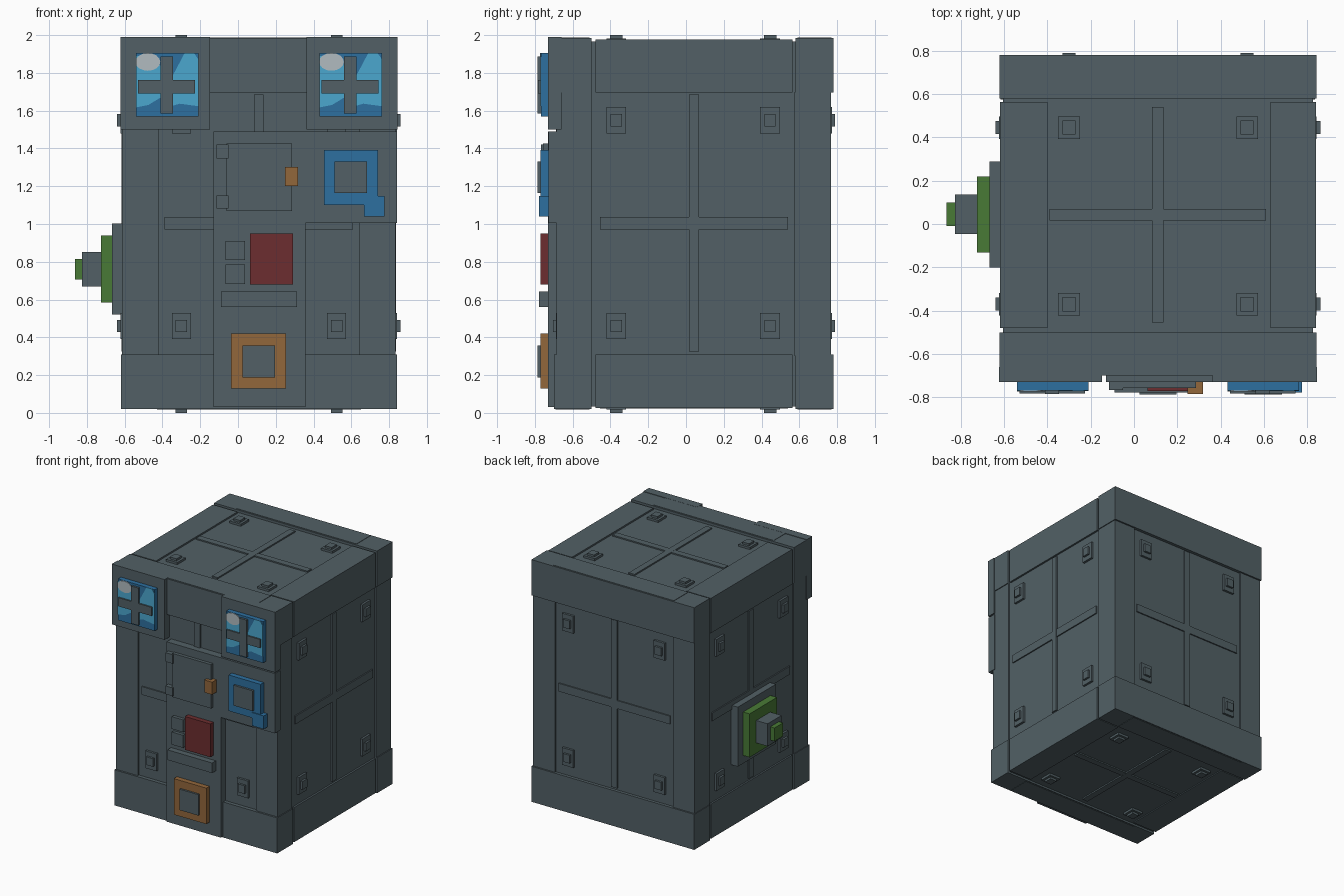
import bpy, bmesh, math

if "Cube" in bpy.data.objects:
    bpy.data.objects.remove(bpy.data.objects["Cube"], do_unlink=True)


def material(name, r, g, b):
    m = bpy.data.materials.new(name)
    m.use_nodes = True
    m.diffuse_color = (r, g, b, 1)
    m.node_tree.nodes["Principled BSDF"].inputs["Base Color"].default_value = (r, g, b, 1)
    return m


STEEL = material("slate grey", 0.085, 0.118, 0.133)
BLUE = material("deep blue", 0.027, 0.160, 0.350)
CYAN = material("sky cyan", 0.070, 0.390, 0.620)
GLINT = material("pale grey", 0.440, 0.500, 0.530)
ORANGE = material("copper orange", 0.290, 0.135, 0.044)
RED = material("dark red", 0.150, 0.027, 0.029)
GREEN = material("leaf green", 0.066, 0.195, 0.037)


def finish(name, bm, mat):
    bmesh.ops.recalc_face_normals(bm, faces=bm.faces)
    mesh = bpy.data.meshes.new(name)
    bm.to_mesh(mesh)
    bm.free()
    mesh.materials.append(mat)
    ob = bpy.data.objects.new(name, mesh)
    bpy.context.collection.objects.link(ob)
    return ob


def box(name, x, y, z, mat=STEEL):
    """Box from (min, max) pairs on each axis."""
    bm = bmesh.new()
    bmesh.ops.create_cube(bm, size=1)
    for v in bm.verts:
        for i, (a, b) in enumerate((x, y, z)):
            v.co[i] = (a + b) / 2 + v.co[i] * (b - a)
    return finish(name, bm, mat)


def plate(name, points, y_front, thick, mat):
    """Thin prism with an outline in x-z, facing the front."""
    bm = bmesh.new()
    face = bm.faces.new([bm.verts.new((x, y_front, z)) for x, z in points])
    ext = bmesh.ops.extrude_face_region(bm, geom=[face])
    for v in ext["geom"]:
        if isinstance(v, bmesh.types.BMVert):
            v.co.y += thick
    return finish(name, bm, mat)


def front(name, x, z, y, mat=STEEL, back=-0.69):
    return box(name, x, (y, back), z, mat)


# Inner body, at the level of the recessed panels
box("core", (-0.605, 0.825), (-0.67, 0.755), (0.035, 1.965))

# Beams round the top and bottom, and corner posts
for level, z in (("top", (1.695, 1.985)), ("bottom", (0.02, 0.308))):
    for side, y in (("front", (-0.70, -0.50)), ("back", (0.58, 0.78))):
        box(f"{level}_{side}_beam", (-0.62, 0.842), y, z)
        cap = (1.97, 1.988) if level == "top" else (0.017, 0.03)
        box(f"{level}_{side}_beam_cap", (-0.43, 0.65), (y[0] + 0.01, y[1] - 0.01), cap)
    for side, x in (("right", (-0.618, -0.40)), ("left", (0.63, 0.84))):
        zz = (z[0], 1.978) if level == "top" else (0.027, z[1])
        box(f"{level}_{side}_beam", x, (-0.48, 0.563), zz)
for sx, x in (("right", (-0.615, -0.42)), ("left", (0.64, 0.835))):
    for sy, y in (("front", (-0.685, -0.50)), ("back", (0.575, 0.767))):
        box(f"{sy}_{sx}_post", x, y, (0.30, 1.70))

# Cross bars and stepped studs on all six faces
LEVEL = ((-0.605, 0.825), (-0.67, 0.755), (0.035, 1.965))
CENTRE = (0.11, 0.043, 1.005)
REACH = (0.50, 0.497, 0.68)
STUDS = ((-0.30, 0.522), (-0.37, 0.445), (0.46, 1.55))
STUD_HALF = (0.05, 0.052, 0.07)


def on_face(name, axis, side, spans, height):
    """Box raised from one face; spans gives the two in-plane ranges."""
    base, sign = LEVEL[axis][side], (-1, 1)[side]
    ranges = dict(spans)
    ranges[axis] = tuple(sorted((base - sign * 0.01, base + sign * height)))
    box(name, ranges[0], ranges[1], ranges[2])


def span(c, h):
    return (c - h, c + h)


NAMES = (("right", "left"), ("front", "back"), ("bottom", "top"))
for axis in range(3):
    u, v = [i for i in range(3) if i != axis]
    for side in range(2):
        n = NAMES[axis][side]
        on_face(n + "_bar_a", axis, side,
                {u: span(CENTRE[u], REACH[u]), v: span(CENTRE[v], 0.033 if v == 2 else 0.026)}, 0.010)
        on_face(n + "_bar_b", axis, side,
                {u: span(CENTRE[u], 0.026), v: span(CENTRE[v], REACH[v])}, 0.011)
        for a in STUDS[u]:
            for b in STUDS[v]:
                on_face(n + "_stud_base", axis, side,
                        {u: span(a, STUD_HALF[u]), v: span(b, STUD_HALF[v])}, 0.018)
                on_face(n + "_stud_tip", axis, side,
                        {u: span(a, 0.03), v: span(b, 0.033)}, 0.035)

# Raised front plates
front("front_centre_plate", (-0.13, 0.357), (0.03, 1.49), -0.73, back=-0.66)
front("front_upper_plate", (0.35, 0.842), (1.005, 1.49), -0.729, back=-0.66)

# Windows: pane, painted reflections and cross bars on a backing plate
for side, cx in (("right", -0.375), ("left", 0.597)):
    outer = (-0.622, -0.148) if side == "right" else (0.363, 0.845)
    front(side + "_window_plate", outer, (1.50, 1.989), -0.73, back=-0.66)
    front(side + "_window_pane", span(cx, 0.165), (1.57, 1.905), -0.768, BLUE)

    def uv(points):
        return [(cx - 0.165 + 0.33 * a, 1.57 + 0.335 * b) for a, b in points]

    plate(side + "_window_reflection_a", uv([(0, .14), (.2, .18), (.4, .30), (.5, .5),
          (.42, .75), (.3, .95), (0, .95)]), -0.771, 0.006, CYAN)
    plate(side + "_window_reflection_b", uv([(.5, .14), (.7, .20), (1, .16), (1, .9),
          (.93, 1), (.78, 1), (.62, .7), (.5, .5)]), -0.771, 0.006, CYAN)
    ring = [math.tau * i / 16 for i in range(16)]
    plate(side + "_window_glint", uv([(max(.0, .19 + .2 * math.cos(t)), min(1, .86 + .14 * math.sin(t)))
          for t in ring]), -0.774, 0.006, GLINT)
    front(side + "_window_bar_upright", span(cx - 0.003, 0.033), (1.585, 1.888), -0.785)
    front(side + "_window_bar_cross", span(cx - 0.003, 0.151), (1.692, 1.762), -0.783)

# Hatch with hinges and handle
front("hatch", (-0.062, 0.287), (1.07, 1.425), -0.757)
for z in ((1.347, 1.42), (1.083, 1.15)):
    front("hatch_hinge", (-0.115, -0.05), z, -0.767)
front("hatch_handle", (0.248, 0.318), (1.20, 1.302), -0.785, ORANGE)

# Blue framed gauge with a tab
front("gauge_frame", (0.455, 0.742), (1.10, 1.392), -0.770, BLUE)
front("gauge_tab", (0.668, 0.775), (1.04, 1.147), -0.777, BLUE)
front("gauge_face", (0.51, 0.683), (1.165, 1.33), -0.787)

# Red panel, buttons and ledge
front("red_panel", (0.063, 0.29), (0.68, 0.95), -0.770, RED)
for z in ((0.81, 0.91), (0.683, 0.785)):
    front("button", (-0.065, 0.037), z, -0.757)
front("ledge", (-0.09, 0.312), (0.56, 0.642), -0.778)

# Orange framed socket
front("socket_frame", (-0.037, 0.255), (0.128, 0.42), -0.771, ORANGE)
front("socket_face", (0.025, 0.195), (0.187, 0.357), -0.787)

# Stepped plug on the right side
box("plug_plate", (-0.667, -0.59), (-0.20, 0.288), (0.52, 1.003))
box("plug_collar", (-0.725, -0.65), (-0.132, 0.22), (0.585, 0.938), GREEN)
box("plug_stem", (-0.827, -0.70), (-0.045, 0.135), (0.67, 0.852))
box("plug_tip", (-0.864, -0.81), (-0.01, 0.10), (0.707, 0.815), GREEN)
